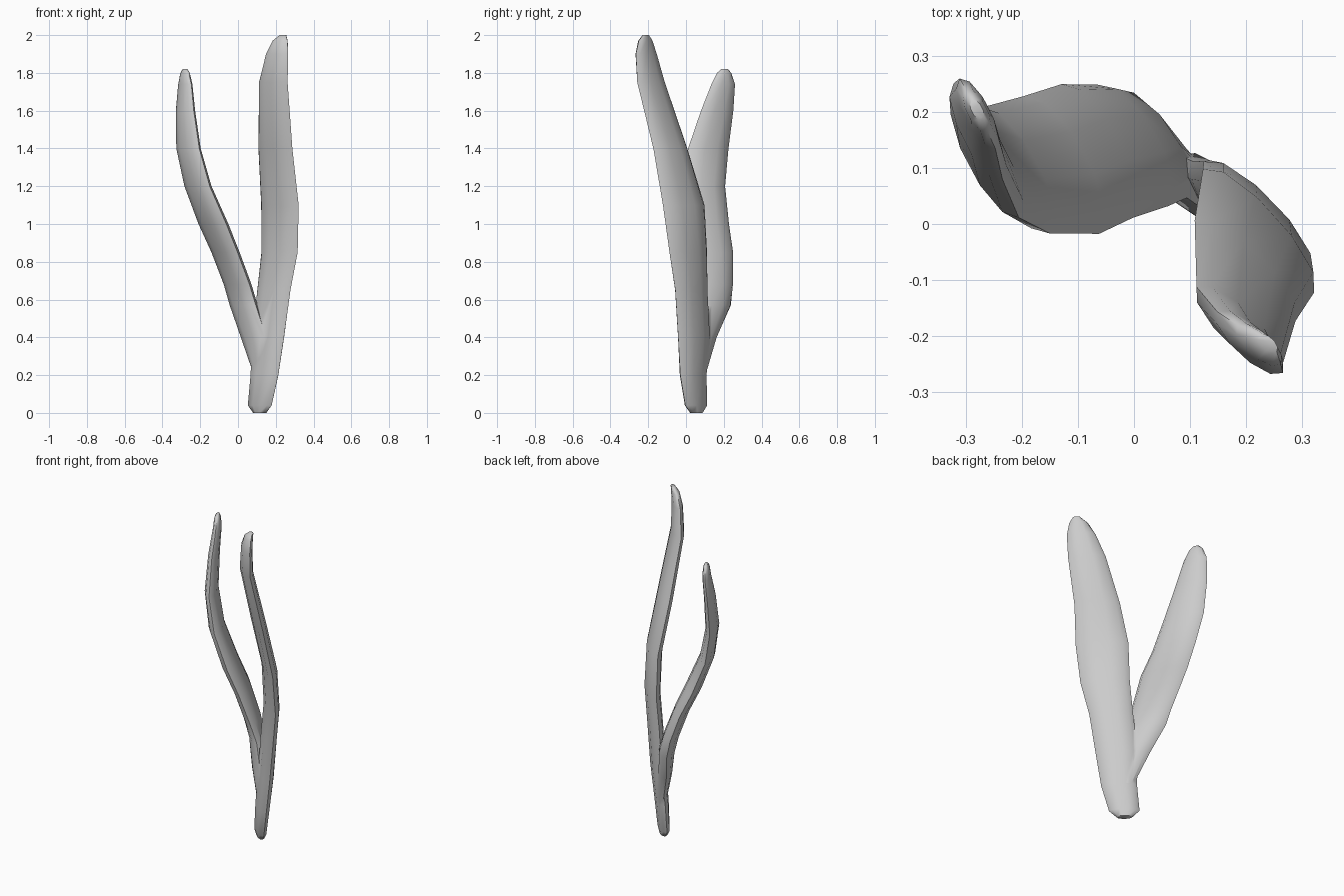
import bpy, bmesh, math

SIDES = 10


def make_blade(name, sections):
    """Loft flattened oval sections: (z, centre x, centre y, half width, half thickness, angle)."""
    bm = bmesh.new()
    rings = []
    for z, cx, cy, w, t, deg in sections:
        a = math.radians(deg)
        ring = []
        for i in range(SIDES):
            p = 2 * math.pi * i / SIDES
            u, v = w * math.cos(p), t * math.sin(p)
            ring.append(bm.verts.new((cx + u * math.cos(a) - v * math.sin(a),
                                      cy + u * math.sin(a) + v * math.cos(a), z)))
        rings.append(ring)
    for low, high in zip(rings, rings[1:]):
        for i in range(SIDES):
            j = (i + 1) % SIDES
            bm.faces.new((low[i], low[j], high[j], high[i]))
    bm.faces.new(rings[0][::-1])
    bm.faces.new(rings[-1])
    bmesh.ops.recalc_face_normals(bm, faces=bm.faces)
    mesh = bpy.data.meshes.new(name)
    bm.to_mesh(mesh)
    bm.free()
    obj = bpy.data.objects.new(name, mesh)
    bpy.context.collection.objects.link(obj)
    return obj


# Stem continuing into the tall blade
tall = make_blade("seaweed", [
    (0.00, 0.115, 0.055, 0.045, 0.020, -42),
    (0.04, 0.115, 0.053, 0.085, 0.030, -42),
    (0.20, 0.140, 0.038, 0.100, 0.036, -43),
    (0.40, 0.160, 0.042, 0.118, 0.040, -45),
    (0.65, 0.190, 0.028, 0.122, 0.040, -44),
    (0.85, 0.220, 0.012, 0.138, 0.040, -46),
    (1.10, 0.222, -0.012, 0.148, 0.040, -48),
    (1.40, 0.198, -0.083, 0.127, 0.038, -45),
    (1.75, 0.187, -0.185, 0.105, 0.033, -44),
    (1.90, 0.207, -0.211, 0.080, 0.028, -43),
    (1.97, 0.223, -0.215, 0.052, 0.022, -42),
    (2.00, 0.238, -0.213, 0.022, 0.012, -42),
])

# Shorter side blade growing out of the stem
side = make_blade("side_blade", [
    (0.20, 0.125, 0.060, 0.055, 0.026, 132),
    (0.40, 0.085, 0.085, 0.100, 0.040, 130),
    (0.57, 0.030, 0.142, 0.115, 0.045, 124),
    (0.68, -0.002, 0.140, 0.125, 0.045, 120),
    (0.85, -0.066, 0.130, 0.135, 0.045, 118),
    (1.00, -0.130, 0.105, 0.140, 0.047, 119),
    (1.20, -0.212, 0.095, 0.128, 0.042, 119),
    (1.40, -0.262, 0.118, 0.121, 0.036, 118),
    (1.60, -0.278, 0.165, 0.096, 0.030, 117),
    (1.74, -0.279, 0.197, 0.070, 0.023, 117),
    (1.80, -0.280, 0.202, 0.042, 0.018, 117),
    (1.82, -0.280, 0.204, 0.020, 0.010, 117),
])

# Fuse both blades at the fork
union = tall.modifiers.new("fork", 'BOOLEAN')
union.operation = 'UNION'
union.solver = 'EXACT'
union.object = side
bpy.context.view_layer.objects.active = tall
tall.select_set(True)
bpy.ops.object.modifier_apply(modifier=union.name)
bpy.data.objects.remove(side)
bpy.ops.object.shade_smooth_by_angle(angle=math.radians(60))
